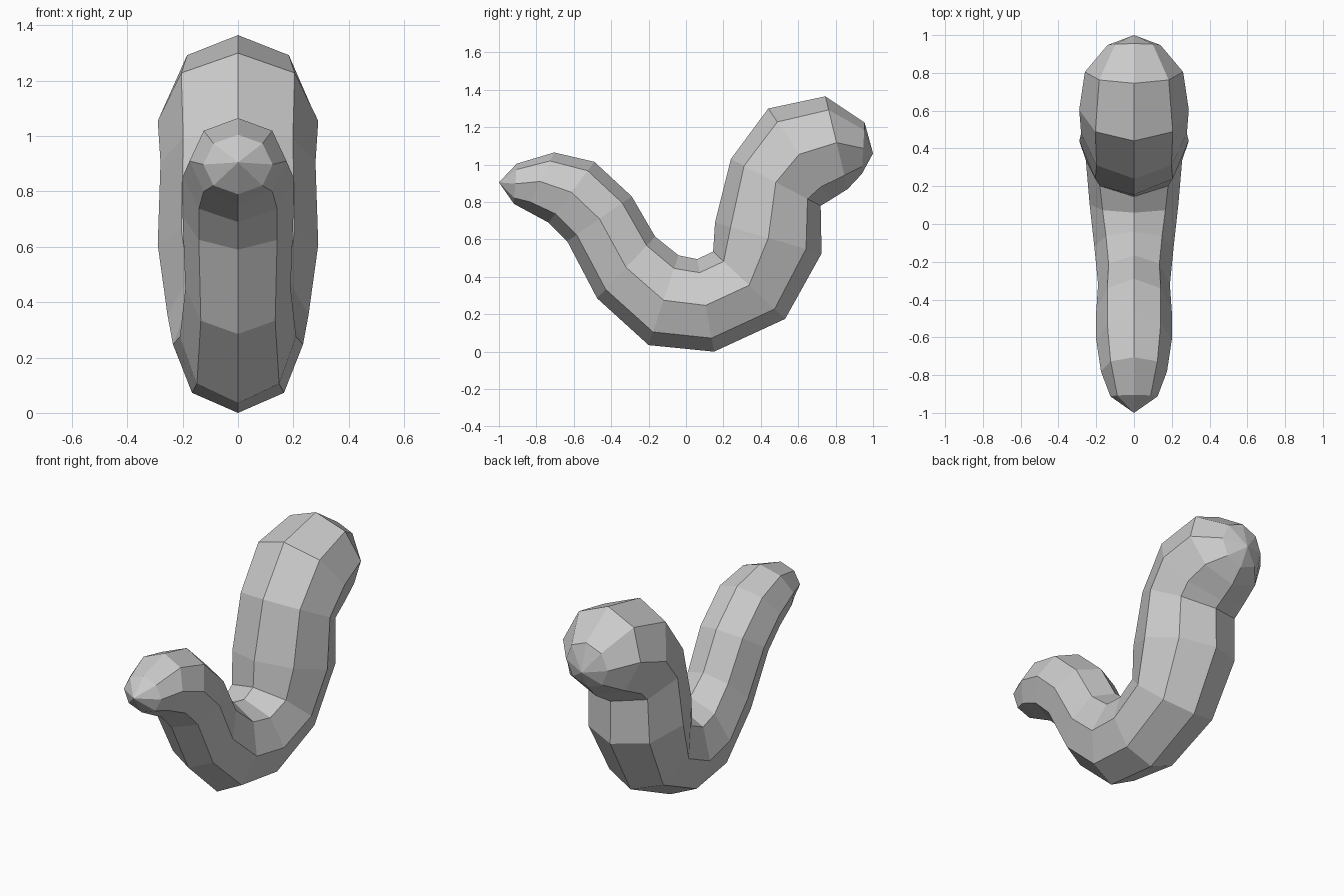
import bpy
import bmesh
from math import sin, cos, tau
from mathutils import Vector

cube = bpy.data.objects.get("Cube")
if cube:
    bpy.data.objects.remove(cube, do_unlink=True)

SIDES = 8

# Each section of the body: top point (y, z), bottom point (y, z), half width
SECTIONS = [
    ((-0.905, 1.005), (-0.92, 0.79), 0.125),
    ((-0.705, 1.065), (-0.855, 0.755), 0.175),
    ((-0.49, 1.015), (-0.735, 0.69), 0.20),
    ((-0.29, 0.83), (-0.635, 0.59), 0.20),
    ((-0.165, 0.615), (-0.475, 0.285), 0.19),
    ((-0.04, 0.515), (-0.20, 0.035), 0.21),
    ((0.06, 0.495), (0.15, 0.0), 0.235),
    ((0.145, 0.535), (0.53, 0.175), 0.255),
    ((0.155, 0.69), (0.725, 0.525), 0.29),
    ((0.24, 1.03), (0.72, 0.78), 0.28),
    ((0.44, 1.30), (0.77, 0.81), 0.29),
    ((0.745, 1.365), (0.865, 0.87), 0.26),
    ((0.955, 1.225), (0.94, 0.95), 0.14),
]
FRONT_TIP = (0, -1.0, 0.905)
BACK_TIP = (0, 1.0, 1.06)


def add_ring(bm, top, bottom, half_width):
    top, bottom = Vector((0, *top)), Vector((0, *bottom))
    middle, up = (top + bottom) / 2, (top - bottom) / 2
    side = Vector((half_width, 0, 0))
    angles = [tau * i / SIDES for i in range(SIDES)]
    return [bm.verts.new(middle + up * cos(a) + side * sin(a)) for a in angles]


def add_cap(bm, ring, tip):
    point = bm.verts.new(tip)
    for i in range(SIDES):
        bm.faces.new((ring[i], ring[(i + 1) % SIDES], point))


# Body: octagonal sections joined into a bent tube with pointed ends
bm = bmesh.new()
rings = [add_ring(bm, *section) for section in SECTIONS]
for a, b in zip(rings, rings[1:]):
    for i in range(SIDES):
        j = (i + 1) % SIDES
        bm.faces.new((a[i], a[j], b[j], b[i]))
add_cap(bm, rings[0], FRONT_TIP)
add_cap(bm, rings[-1], BACK_TIP)
bmesh.ops.recalc_face_normals(bm, faces=bm.faces)

mesh = bpy.data.meshes.new("curved_body")
bm.to_mesh(mesh)
bm.free()
body = bpy.data.objects.new("curved_body", mesh)
bpy.context.collection.objects.link(body)

# Plain grey material
grey = bpy.data.materials.new("light_grey")
grey.use_nodes = True
colour = (0.6, 0.6, 0.6, 1)
grey.diffuse_color = colour
grey.node_tree.nodes["Principled BSDF"].inputs["Base Color"].default_value = colour
mesh.materials.append(grey)
